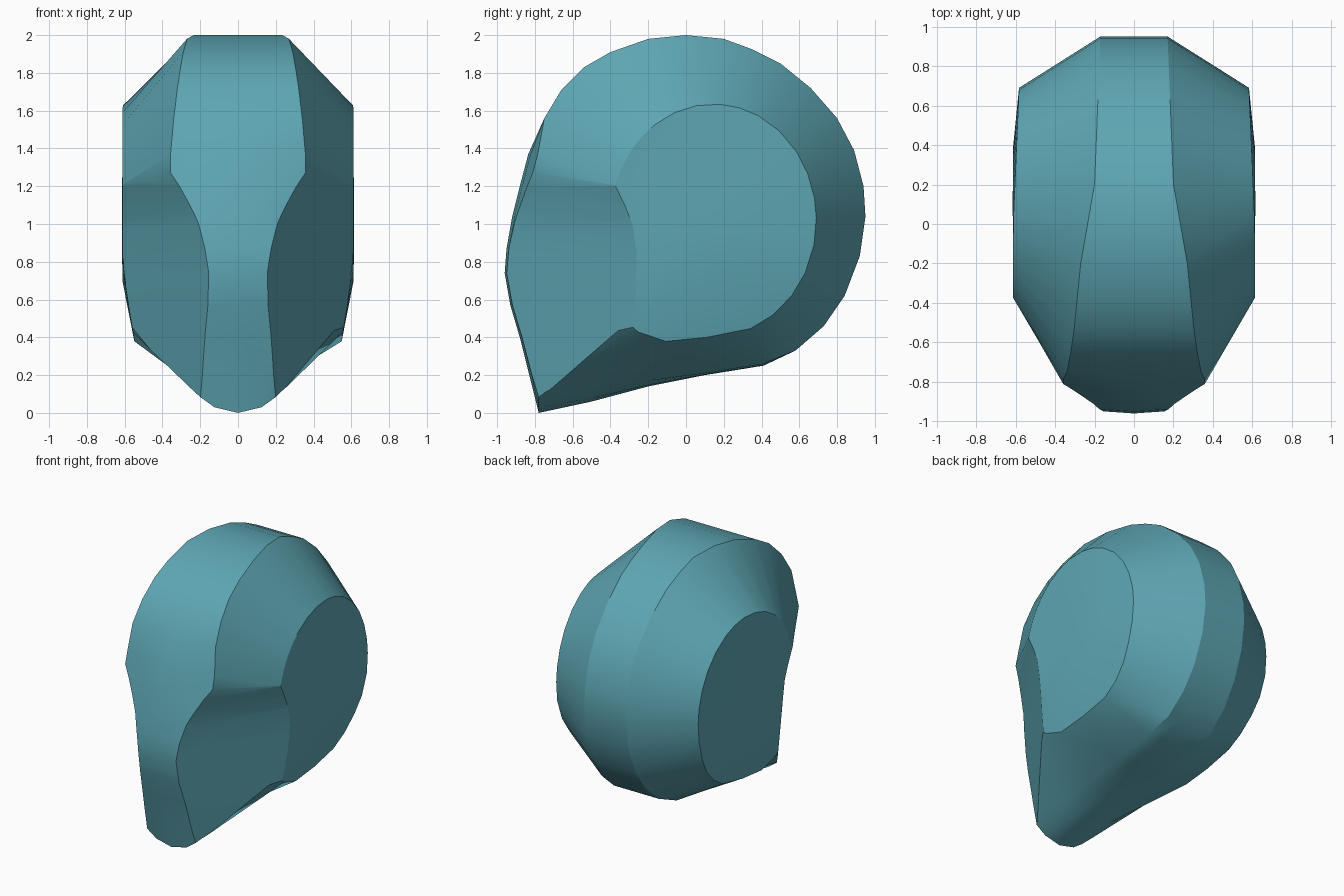
import bpy, bmesh, math
from mathutils import Vector

if "Cube" in bpy.data.objects:
    bpy.data.objects.remove(bpy.data.objects["Cube"])

# side outline of the head (y, z), clockwise from the chin tip
OUTLINE = [(-.78, 0), (-.83, .2), (-.88, .4), (-.93, .57), (-.96, .74), (-.95, .87), (-.92, 1.04),
           (-.88, 1.2), (-.835, 1.37), (-.75, 1.56), (-.66, 1.71), (-.54, 1.83), (-.4, 1.91),
           (-.2, 1.98), (0, 2.0), (.2, 1.98), (.35, 1.925), (.5, 1.85), (.66, 1.72), (.8, 1.56),
           (.89, 1.39), (.94, 1.2), (.95, 1.04), (.92, .83), (.84, .62), (.73, .46), (.58, .33),
           (.41, .25), (.1, .2), (-.2, .14), (-.5, .06)]


def lerp_table(table, v):
    for (a, p), (b, q) in zip(table, table[1:]):
        if v <= b:
            return p + (q - p) * max(0, (v - a) / (b - a))
    return table[-1][1]


def make_object(name, bm):
    bmesh.ops.recalc_face_normals(bm, faces=bm.faces)
    mesh = bpy.data.meshes.new(name)
    bm.to_mesh(mesh)
    bm.free()
    ob = bpy.data.objects.new(name, mesh)
    bpy.context.collection.objects.link(ob)
    return ob


def station(i):
    """Points across the head at one outline point, left to right."""
    y, z = OUTLINE[i]
    under = y < .5 and z < .3 and not 1 <= i <= 4
    if under:
        w = .25 if i == 0 else .21
        lift = lerp_table([(-.78, .12), (-.5, .07), (-.2, .03), (.1, .01)], y)
        back = 0
    else:
        w = lerp_table([(-.85, .36), (-.6, .31), (-.2, .27), (.2, .2), (.95, .17)], y)
        back = .05 if y < -.8 else 0
        lift = 0
    # round side disc, with a fuller lower front corner
    d = Vector(((y - .145) / .545, (z - 1.02) / .615)).normalized()
    k = 1.0
    if d.x < 0 and d.y < 0:
        k += .22 * (2 * d.x * d.y) ** 1.5
    ey, ez = .145 + .545 * k * d.x, 1.02 + .615 * k * d.y
    ex = .612 - .03 * max(0, ey / .7) - .06 * max(0, (.8 - ez) / .4)
    half = [(w * t, y + back * t * t, z + lift * t * t) for t in (.5, 1)]
    half += [(ex, ey, ez), (.612, .1 + (ey - .1) * .5, 1.02 + (ez - 1.02) * .5)]
    left = [(-x, a, b) for x, a, b in reversed(half)]
    return left + [(0, y, z)] + half


# head body lofted around the outline
bm = bmesh.new()
rings = [[bm.verts.new(p) for p in station(i)] for i in range(len(OUTLINE))]
caps = [bm.verts.new((s * .615, .1, 1.02)) for s in (-1, 1)]
for a, b in zip(rings, rings[1:] + rings[:1]):
    for j in range(len(a) - 1):
        bm.faces.new((a[j], a[j + 1], b[j + 1], b[j]))
    bm.faces.new((a[0], b[0], caps[0]))
    bm.faces.new((a[-1], b[-1], caps[1]))
head = make_object("head", bm)

# hollow cheek planes, cut by a curved profile swept along each cheek
PROFILE = [(.57, -.1), (.59, .08), (.61, .3), (.635, .6), (.65, .8), (.668, 1.0), (.69, 1.1),
           (.716, 1.2), (.75, 1.3), (.83, 1.38), (1.5, 1.38), (1.5, -.1)]
for s in (-1, 1):
    n, u = Vector((.84 * s, -.543, 0)), Vector((.543 * s, .84, 0))
    bm = bmesh.new()
    ends = [[bm.verts.new(n * d + u * t + Vector((0, 0, z))) for d, z in PROFILE] for t in (-1.6, 1)]
    for e in ends:
        bm.faces.new(e)
    for j in range(len(PROFILE)):
        k = (j + 1) % len(PROFILE)
        bm.faces.new((ends[0][j], ends[0][k], ends[1][k], ends[1][j]))
    cutter = make_object("cheek_cutter", bm)
    cutter.hide_render = True
    mod = head.modifiers.new("cheek", 'BOOLEAN')
    mod.operation, mod.solver, mod.object = 'DIFFERENCE', 'EXACT', cutter
    bpy.context.view_layer.objects.active = head
    bpy.ops.object.modifier_apply(modifier=mod.name)
    bpy.data.objects.remove(cutter)

# teal finish
mat = bpy.data.materials.new("teal")
mat.diffuse_color = (.11, .38, .45, 1)
mat.use_nodes = True
mat.node_tree.nodes["Principled BSDF"].inputs["Base Color"].default_value = mat.diffuse_color
head.data.materials.clear()
head.data.materials.append(mat)
bpy.ops.object.select_all(action='DESELECT')
head.select_set(True)
bpy.context.view_layer.objects.active = head
bpy.ops.object.shade_smooth_by_angle(angle=math.radians(28))
